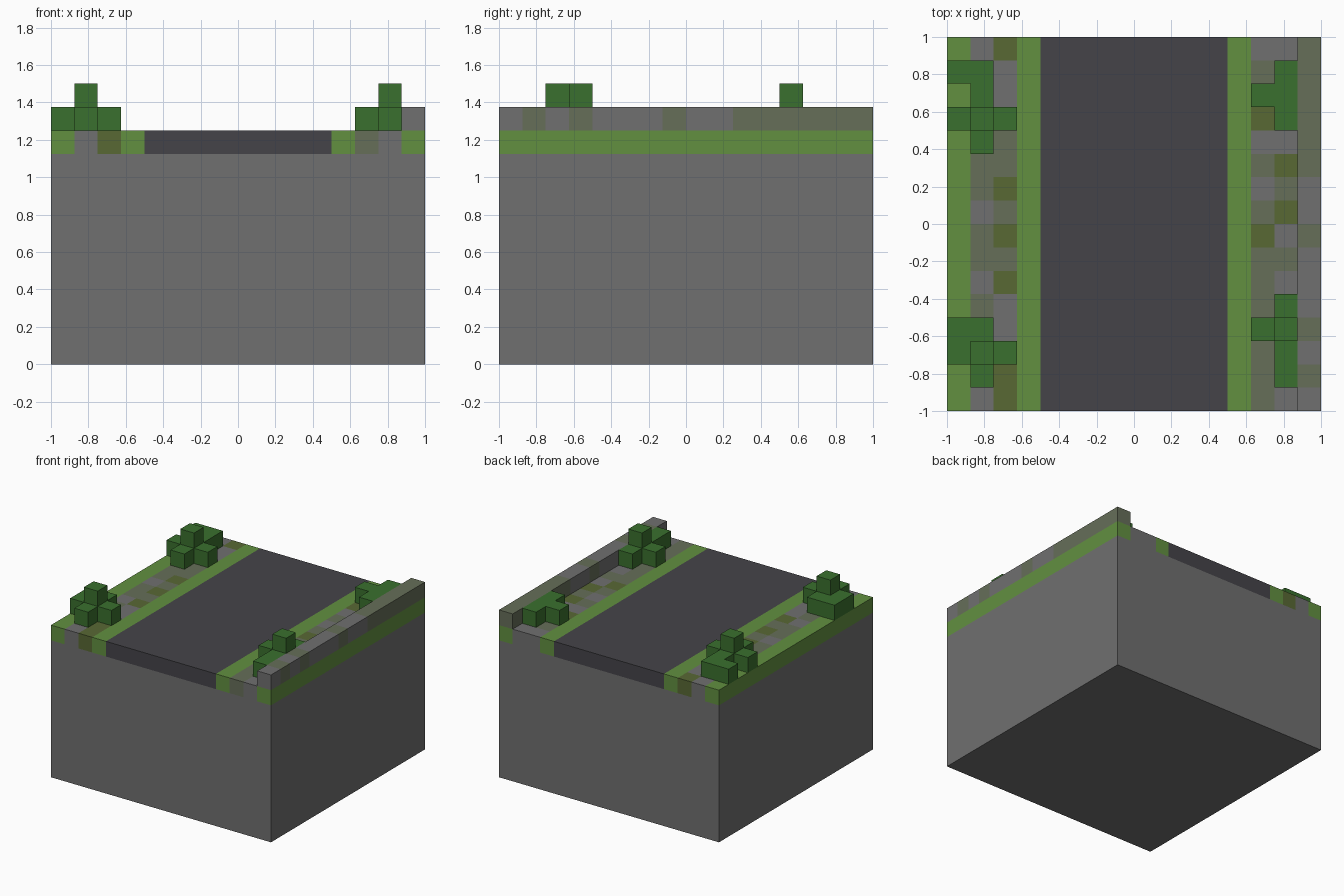
import bpy
import bmesh
from mathutils import Vector

cube = bpy.data.objects.get("Cube")
if cube:
    bpy.data.objects.remove(cube, do_unlink=True)

CELL = 0.125      # edge of one block
N = 16            # blocks per side
GROUND = 9        # level of the surface layer
ABOVE = GROUND + 1


def material(name, rgb):
    linear = [((c / 255 + 0.055) / 1.055) ** 2.4 for c in rgb] + [1.0]
    mat = bpy.data.materials.new(name)
    mat.use_nodes = True
    mat.diffuse_color = linear
    mat.node_tree.nodes["Principled BSDF"].inputs["Base Color"].default_value = linear
    return mat


MATS = {
    "S": material("stone grey", (112, 112, 112)),
    "M": material("mossy grey", (102, 110, 89)),
    "O": material("moss olive", (88, 104, 52)),
    "G": material("grass green", (98, 144, 64)),
    "R": material("asphalt dark", (69, 68, 73)),
    "B": material("leaf green", (58, 112, 46)),
}


def blocks(name, cells):
    """Join blocks {(column, row, level): material key} into one closed mesh."""
    keys = sorted(set(cells.values()))
    bm = bmesh.new()
    verts = {}

    def corner(p):
        if p not in verts:
            verts[p] = bm.verts.new(((p[0] - N / 2) * CELL,
                                     (N / 2 - p[1]) * CELL, p[2] * CELL))
        return verts[p]

    for cell, key in cells.items():
        for axis in range(3):
            u, v = [a for a in range(3) if a != axis]
            for side in (0, 1):
                near = list(cell)
                near[axis] += 2 * side - 1
                if tuple(near) in cells:
                    continue
                ring = []
                for du, dv in ((0, 0), (1, 0), (1, 1), (0, 1)):
                    p = list(cell)
                    p[axis] += side
                    p[u] += du
                    p[v] += dv
                    ring.append(corner(tuple(p)))
                face = bm.faces.new(ring)
                face.material_index = keys.index(key)
                # Point each face away from its own block
                out = Vector((0, 0, 0))
                out[axis] = (2 * side - 1) * (-1 if axis == 1 else 1)
                face.normal_update()
                if face.normal.dot(out) < 0:
                    face.normal_flip()
    mesh = bpy.data.meshes.new(name)
    bm.to_mesh(mesh)
    bm.free()
    for key in keys:
        mesh.materials.append(MATS[key])
    obj = bpy.data.objects.new(name, mesh)
    bpy.context.collection.objects.link(obj)
    return obj


def slab(name, columns, level, key):
    """A full-length strip in one colour."""
    x0, x1 = [(c - N / 2) * CELL for c in columns]
    z0, z1 = [c * CELL for c in level]
    bpy.ops.mesh.primitive_cube_add(size=1, location=((x0 + x1) / 2, 0, (z0 + z1) / 2))
    obj = bpy.context.object
    obj.name = name
    obj.scale = (x1 - x0, N * CELL, z1 - z0)
    bpy.ops.object.transform_apply(location=False, rotation=False, scale=True)
    obj.data.materials.append(MATS[key])


def paved(name, columns, level):
    """Strip whose colours run from back to front, one letter per block."""
    blocks(name, {(col, row, level): key
                  for col, text in columns.items() for row, key in enumerate(text)})


# Stone base, road and grass verges
slab("stone_base", (0, N), (0, GROUND), "S")
slab("road", (4, 12), (GROUND, ABOVE), "R")
for name, col in (("right_outer_grass", 0), ("right_road_verge", 3),
                  ("left_road_verge", 12), ("left_outer_grass", 15)):
    slab(name, (col, col + 1), (GROUND, ABOVE), "G")

# Mossy footpaths and the low wall
paved("right_path", {1: "SMMMMMMSMMSMMMMS", 2: "OSSMMMOMOMOSSMOO"}, GROUND)
paved("left_path", {13: "SMMOSMSMOMMMMMMM", 14: "SMMMSOMOSMSMMMMS"}, GROUND)
paved("low_wall", {15: "MMMMMMSSMSSSMSMS"}, ABOVE)

# Bushes: plan pattern from back to front, T marks a two-block stem
BUSHES = {
    "right_back_bush": (0, 1, ("BB.", ".B.", "BTB", ".B.")),
    "right_front_bush": (0, 12, ("BB.", "BTB", ".B.")),
    "left_back_bush": (13, 1, (".B", "BB", ".B")),
    "left_front_bush": (13, 11, (".B", "BT", ".B", ".B")),
}
for name, (col, row, plan) in BUSHES.items():
    cells = {}
    for r, line in enumerate(plan):
        for c, mark in enumerate(line):
            if mark != ".":
                cells[col + c, row + r, ABOVE] = "B"
            if mark == "T":
                cells[col + c, row + r, ABOVE + 1] = "B"
    blocks(name, cells)
